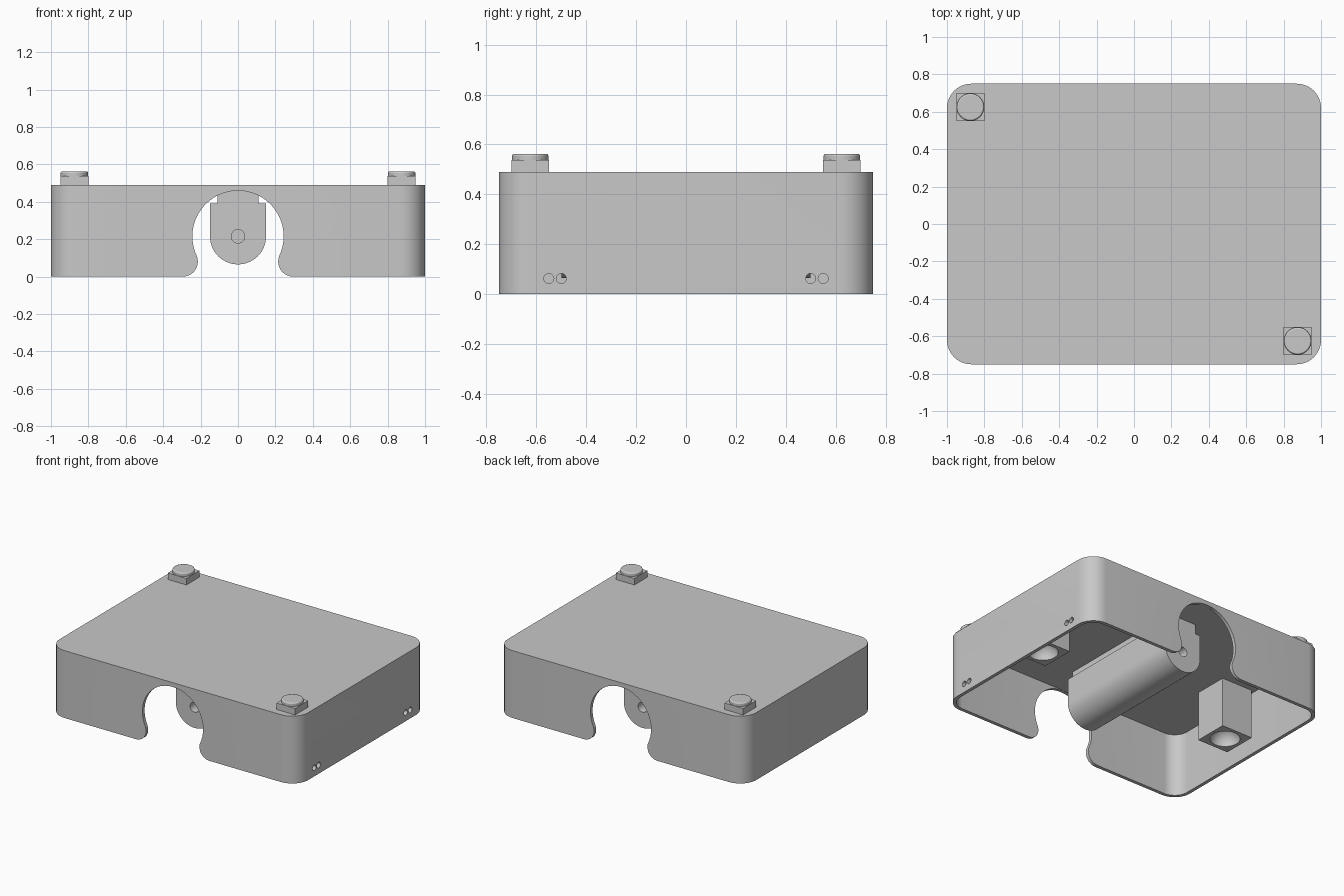
import bpy
import bmesh
from math import sin, cos, pi, radians, atan2, sqrt
from mathutils import Matrix

if "Cube" in bpy.data.objects:
    bpy.data.objects.remove(bpy.data.objects["Cube"], do_unlink=True)

grey = bpy.data.materials.new("plain grey")
grey.use_nodes = True
grey.diffuse_color = (0.58, 0.58, 0.58, 1)
grey.node_tree.nodes["Principled BSDF"].inputs["Base Color"].default_value = (0.58, 0.58, 0.58, 1)

WALL, ROOF_IN, TOP = 0.025, 0.46, 0.49


def add_object(name, bm):
    bmesh.ops.recalc_face_normals(bm, faces=bm.faces)
    mesh = bpy.data.meshes.new(name)
    bm.to_mesh(mesh)
    bm.free()
    mesh.materials.append(grey)
    obj = bpy.data.objects.new(name, mesh)
    bpy.context.collection.objects.link(obj)
    return obj


def prism(name, outline, axis, lo, hi):
    """Extrude a 2D outline along an axis from lo to hi."""
    place = {"x": lambda u, v, w: (w, u, v),
             "y": lambda u, v, w: (u, w, v),
             "z": lambda u, v, w: (u, v, w)}[axis]
    bm = bmesh.new()
    rings = [[bm.verts.new(place(u, v, w)) for u, v in outline] for w in (lo, hi)]
    for ring in rings:
        bm.faces.new(ring)
    n = len(outline)
    for i in range(n):
        j = (i + 1) % n
        bm.faces.new((rings[0][i], rings[0][j], rings[1][j], rings[1][i]))
    return add_object(name, bm)


def arc(cx, cy, r, start, end, steps):
    return [(cx + r * cos(start + (end - start) * i / steps),
             cy + r * sin(start + (end - start) * i / steps)) for i in range(steps + 1)]


def circle(cx, cy, r, steps=32):
    return arc(cx, cy, r, 0, 2 * pi, steps)[:-1]


def rectangle(cx, cy, w, h):
    return [(cx + sx * w / 2, cy + sy * h / 2)
            for sx, sy in ((-1, -1), (1, -1), (1, 1), (-1, 1))]


def rounded(hx, hy, r):
    points = []
    for k, (sx, sy) in enumerate(((1, 1), (-1, 1), (-1, -1), (1, -1))):
        points += arc(sx * (hx - r), sy * (hy - r), r, k * pi / 2, (k + 1) * pi / 2, 10)
    return points


def cut(obj, cutter):
    mod = obj.modifiers.new("cut", "BOOLEAN")
    mod.operation = "DIFFERENCE"
    mod.solver = "EXACT"
    mod.object = cutter
    bpy.context.view_layer.objects.active = obj
    bpy.ops.object.modifier_apply(modifier=mod.name)
    bpy.data.objects.remove(cutter, do_unlink=True)


def smooth(obj):
    bpy.ops.object.select_all(action="DESELECT")
    obj.select_set(True)
    bpy.context.view_layer.objects.active = obj
    bpy.ops.object.shade_smooth_by_angle(angle=radians(30))


# Rounded housing, open underneath
housing = prism("housing", rounded(1, 0.75, 0.13), "z", 0, TOP)
cut(housing, prism("cavity", rounded(1 - WALL, 0.75 - WALL, 0.13 - WALL), "z", -0.1, ROOF_IN))

# Keyhole arch through the front and back walls, with rounded lips
MID, R, LIP = 0.215, 0.244, 0.08
lip_x = sqrt((R + LIP) ** 2 - (MID - LIP) ** 2)
tilt = atan2(MID - LIP, lip_x)
right_lip = [(lip_x, -0.05)] + arc(lip_x, LIP, LIP, 1.5 * pi, pi - tilt, 10)
left_lip = [(-x, z) for x, z in reversed(right_lip)]
bow = arc(0, MID, R, -tilt, pi + tilt, 48)[1:-1]
cut(housing, prism("arch", right_lip + bow + left_lip, "y", -1, 1))

# Pairs of cord holes in one side wall
for y in (-0.55, -0.5, 0.5, 0.55):
    cut(housing, prism("hole", circle(y, 0.0625, 0.02, 20), "x", 0.95, 1.05))
smooth(housing)

# Hanging barrel with a neck that meets the roof
profile = arc(0, MID, 0.15, pi, 2 * pi, 28) + [
    (0.15, 0.39), (0.11, 0.39), (0.11, 0.47), (-0.11, 0.47), (-0.11, 0.39), (-0.15, 0.39)]
barrel = prism("barrel", profile, "y", -0.5, 0.5)
for s in (-1, 1):
    ends = sorted((s * 0.4, s * 0.55))
    cut(barrel, prism("axle_hole", circle(0, MID, 0.036), "y", *ends))
smooth(barrel)

for s, side in ((1, "left"), (-1, "right")):
    # Socket post with a round hollow in its lower end
    px, py, pz = s * 0.825, s * 0.05, 0.10
    post = prism(side + "_socket_post", rectangle(px, py, 0.25, 0.25), "z", pz, 0.47)
    bm = bmesh.new()
    bmesh.ops.create_uvsphere(bm, u_segments=32, v_segments=16, radius=0.1,
                              matrix=Matrix.Translation((px, py, pz)))
    cut(post, add_object("socket", bm))
    smooth(post)

    # Square pad and round button on top, at opposite corners
    bx, by = s * 0.875, s * -0.625
    prism(side + "_button_base", rectangle(bx, by, 0.15, 0.15), "z", TOP - 0.01, 0.537)
    button = prism(side + "_button", circle(bx, by, 0.073, 40), "z", 0.53, 0.562)
    bevel = button.modifiers.new("soft rim", "BEVEL")
    bevel.width = 0.008
    bevel.segments = 3
    bevel.limit_method = "ANGLE"
    bevel.angle_limit = radians(40)
    smooth(button)
